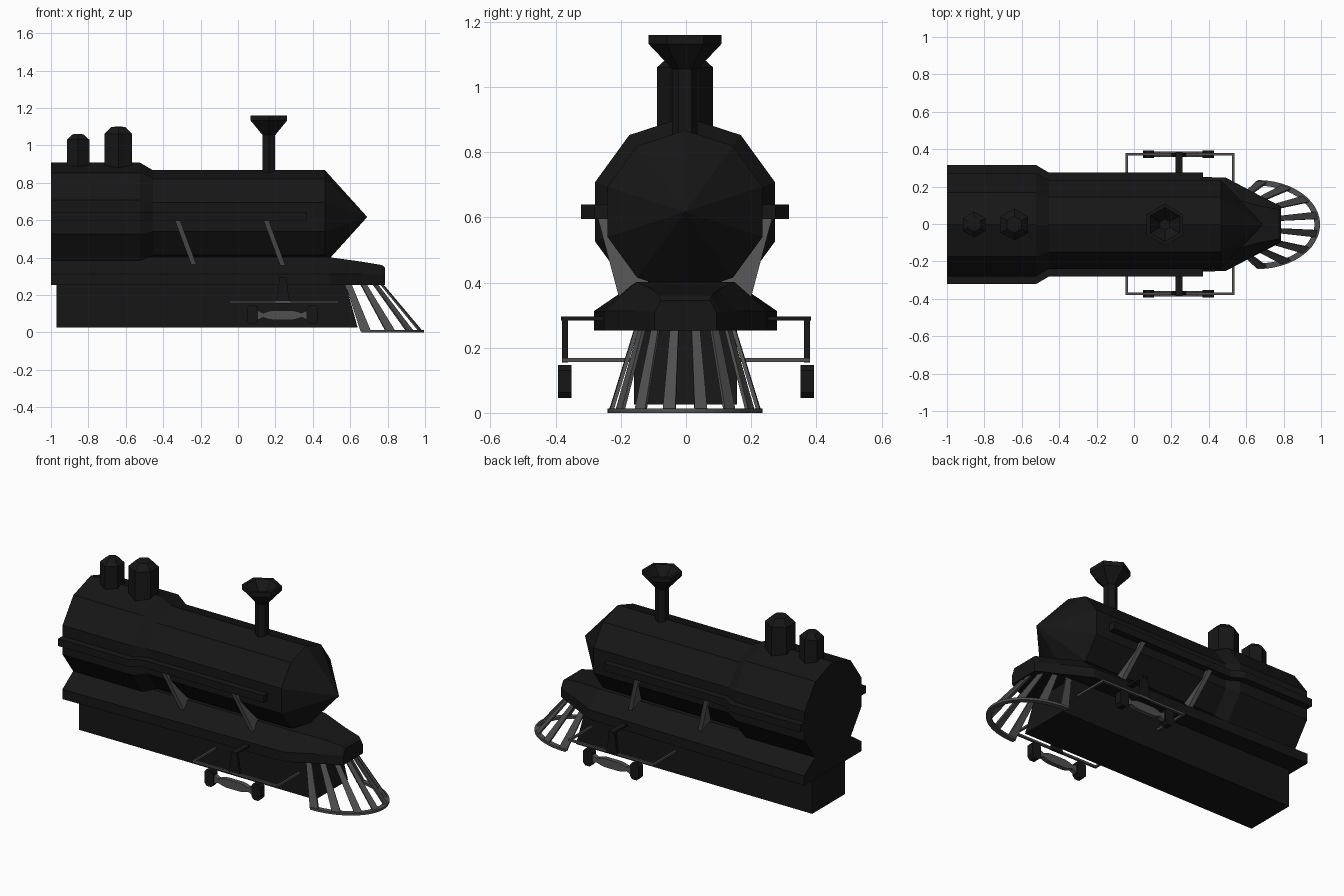
import bpy, bmesh, math
from mathutils import Vector

if "Cube" in bpy.data.objects:
    bpy.data.objects.remove(bpy.data.objects["Cube"])

Y0 = -0.003  # body centre line


def material(name, v):
    m = bpy.data.materials.new(name)
    m.diffuse_color = (v, v, v, 1)
    m.use_nodes = True
    m.node_tree.nodes["Principled BSDF"].inputs["Base Color"].default_value = m.diffuse_color
    return m


BLACK = material("black_iron", 0.008)
GREY = material("grey_iron", 0.08)


def loft(name, rings, mat=BLACK, caps=True):
    """Bridge a list of equal-length point rings and cap both ends."""
    bm = bmesh.new()
    rows = [[bm.verts.new(p) for p in r] for r in rings]
    n = len(rows[0])
    for a, b in zip(rows, rows[1:]):
        for i in range(n):
            bm.faces.new((a[i], a[(i + 1) % n], b[(i + 1) % n], b[i]))
    if caps:
        bm.faces.new(rows[0][::-1])
        bm.faces.new(rows[-1])
    bmesh.ops.recalc_face_normals(bm, faces=bm.faces)
    me = bpy.data.meshes.new(name)
    bm.to_mesh(me)
    bm.free()
    ob = bpy.data.objects.new(name, me)
    bpy.context.collection.objects.link(ob)
    me.materials.append(mat)
    return ob


def box(name, x0, x1, y0, y1, z0, z1, mat=BLACK):
    return loft(name, [[(x0, y0, z), (x1, y0, z), (x1, y1, z), (x0, y1, z)] for z in (z0, z1)], mat)


def turned(name, x, profile, n=6):
    """Upright faceted part with (radius, z) profile, corners along y."""
    ang = [math.pi / 2 + 2 * math.pi * i / n for i in range(n)]
    return loft(name, [[(x + r * math.cos(a), Y0 + r * math.sin(a), z) for a in ang] for r, z in profile])


# Boiler with wide firebox at the back and conical nose
angles = [math.pi / 2 + 2 * math.pi * i / 10 for i in range(10)]
loft("boiler", [[(x, Y0 + r * math.cos(a), 0.617 + r * math.sin(a)) for a in angles]
                for x, r in ((-1, 0.291), (-0.525, 0.291), (-0.455, 0.25), (0.465, 0.25), (0.69, 0.001))])

# Running board with sloped shoulders and tapered nose
loft("running_board", [[(x, s * w + Y0 / 2, z) for s, w, z in
                        ((-1, w, 0.253), (-1, w, zs), (-1, t, zt), (1, t, zt), (1, w, zs), (1, w, 0.253))]
                       for x, w, t, zs, zt in ((-1, 0.28, 0.15, 0.313, 0.402),
                                               (0.49, 0.25, 0.15, 0.313, 0.402),
                                               (0.66, 0.16, 0.10, 0.313, 0.378),
                                               (0.77, 0.105, 0.08, 0.311, 0.36),
                                               (0.786, 0.095, 0.075, 0.308, 0.345))])

# Lower frame with raked front
loft("lower_frame", [[(-0.97, -0.16, z), (x, -0.16, z), (x, 0.157, z), (-0.97, 0.157, z)]
                     for z, x in ((0.025, 0.64), (0.26, 0.575))])

# Chimney stem, open funnel and the two domes
turned("chimney", 0.165, [(0.039, 0.84), (0.039, 1.055), (0.112, 1.132), (0.112, 1.16),
                          (0.092, 1.16), (0.03, 1.09)])
turned("large_dome", -0.64, [(0.086, 0.84), (0.086, 1.06), (0.045, 1.097), (0.02, 1.1)])
turned("small_dome", -0.855, [(0.069, 0.84), (0.069, 1.03), (0.036, 1.058), (0.016, 1.061)])

for s, side in ((-1, "right"), (1, "left")):
    # Side pipe following the boiler
    loft(f"side_pipe_{side}", [[(x, Y0 + s * (o - d), z) for d, z in
                                ((0, 0.595), (0, 0.64), (0.07, 0.64), (0.07, 0.595))]
                               for x, o in ((-1, 0.319), (-0.525, 0.319), (-0.455, 0.278), (0.37, 0.278))])

    # Leaning struts between pipe and board
    for i, x in enumerate((-0.338, 0.136)):
        outline = ((0.235, 0.6), (0.268, 0.6), (0.2, 0.345), (0.11, 0.4), (0.225, 0.53))
        loft(f"strut_{side}_{i + 1}", [[(x + dx + (0.6 - z) * 0.37, Y0 + s * y, z) for y, z in outline]
                                       for dx in (0, 0.028)], GREY)

    # Thin foot rail: long bar and two return bars
    lo, hi = sorted((s * 0.366, s * 0.38))
    box(f"rail_{side}", -0.045, 0.537, lo, hi, 0.156, 0.168, GREY)
    lo, hi = sorted((s * 0.15, s * 0.38))
    for i, x in enumerate((-0.045, 0.525)):
        box(f"rail_return_{side}_{i + 1}", x, x + 0.012, lo, hi, 0.156, 0.168, GREY)

    # Hanger arm and its tapered drop plate
    lo, hi = sorted((s * 0.25, s * 0.384))
    box(f"hanger_arm_{side}", 0.222, 0.258, lo, hi, 0.283, 0.295)
    loft(f"hanger_plate_{side}", [[(0.24 - w, s * 0.362, z), (0.24 + w, s * 0.362, z),
                                   (0.24 + w, s * 0.38, z), (0.24 - w, s * 0.38, z)]
                                  for w, z in ((0.042, 0.155), (0.03, 0.2), (0.018, 0.29))])

    # Rounded end blocks joined by a spool-shaped link
    for i, x in enumerate((0.077, 0.397)):
        block = ((-0.03, 0.062), (-0.015, 0.045), (0.015, 0.045), (0.03, 0.062),
                 (0.03, 0.13), (0.015, 0.147), (-0.015, 0.147), (-0.03, 0.13))
        loft(f"end_block_{side}_{i + 1}", [[(x + dx, s * y, z) for dx, z in block] for y in (0.352, 0.393)])
    loft(f"link_{side}", [[(x, s * (0.373 + d * 0.014), 0.092 + e * h) for d, e in
                           ((-1, -1), (1, -1), (1, 1), (-1, 1))]
                          for x, h in ((0.1, 0.028), (0.135, 0.012), (0.165, 0.022), (0.19, 0.026), (0.285, 0.026),
                                       (0.31, 0.022), (0.34, 0.012), (0.375, 0.028))], GREY)


# Front guard: fan of slats on a curved foot
def foot(a, k=0.0):
    return Vector((0.66 + (0.335 - k) * math.cos(a), Y0 + (0.238 - k) * math.sin(a), 0))


def head(a, k=0.0):
    return Vector((0.575 + (0.2 - k) * math.cos(a), Y0 + (0.155 - k) * math.sin(a), 0.262))


arc = [math.radians(-90 + 7.5 * i) for i in range(25)]
loft("guard_foot", [[foot(a) + Vector((0, 0, 0)), foot(a) + Vector((0, 0, 0.014)),
                     foot(a, 0.03) + Vector((0, 0, 0.014)), foot(a, 0.03)] for a in arc], GREY)
for i in range(8):
    a = math.radians(-86 + 172 / 7 * i)
    h = 0.085
    up = Vector((0, 0, 0.006))
    loft(f"guard_slat_{i + 1}", [[f(a - h, k) + d, f(a + h, k) + d, f(a + h, k + 0.012) + d, f(a - h, k + 0.012) + d]
                                 for f, k, d in ((foot, 0.004, up), (head, 0.0, Vector()))], GREY)
